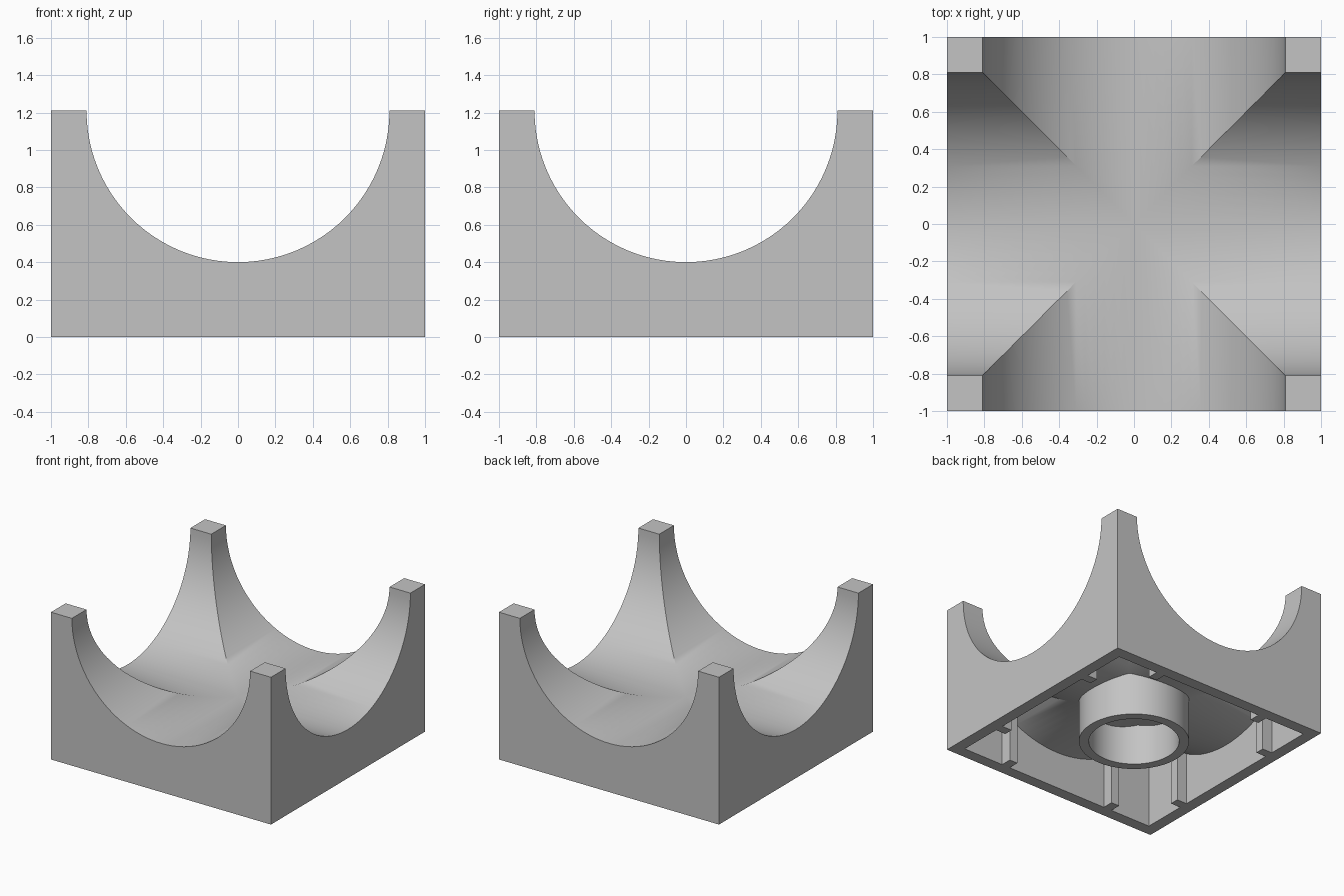
import bpy
import math
from mathutils import Matrix

cube = bpy.data.objects.get("Cube")
if cube:
    bpy.data.objects.remove(cube, do_unlink=True)

HEIGHT = 1.21       # arch centre line is level with the post tops
ARCH_RADIUS = 0.81
WALL = 0.095
INNER = 1 - WALL

grey = bpy.data.materials.new("light grey plastic")
grey.use_nodes = True
grey.diffuse_color = (0.55, 0.55, 0.55, 1)
grey.node_tree.nodes["Principled BSDF"].inputs["Base Color"].default_value = grey.diffuse_color


def box(name, low, high):
    centre = [(a + b) / 2 for a, b in zip(low, high)]
    size = [b - a for a, b in zip(low, high)]
    bpy.ops.mesh.primitive_cube_add(size=1)
    obj = bpy.context.object
    obj.name = name
    obj.data.transform(Matrix.Translation(centre) @ Matrix.Diagonal((*size, 1)))
    return obj


def cylinder(name, radius, depth, centre, rotation=(0, 0, 0)):
    bpy.ops.mesh.primitive_cylinder_add(vertices=96, radius=radius, depth=depth,
                                        location=centre, rotation=rotation)
    obj = bpy.context.object
    obj.name = name
    return obj


def cut(target, cutter):
    """Subtract the cutter from the target, then discard the cutter."""
    cutter.hide_render = True
    mod = target.modifiers.new("cut", 'BOOLEAN')
    mod.operation = 'DIFFERENCE'
    mod.solver = 'EXACT'
    mod.object = cutter
    bpy.context.view_layer.objects.active = target
    bpy.ops.object.modifier_apply(modifier=mod.name)
    bpy.data.objects.remove(cutter, do_unlink=True)


def cut_arches(target, radius):
    """Carve two crossing round channels, one along x and one along y."""
    centre = (0, 0, HEIGHT)
    cut(target, cylinder("channel_x", radius, 3, centre, (0, math.pi / 2, 0)))
    cut(target, cylinder("channel_y", radius, 3, centre, (math.pi / 2, 0, 0)))


def finish(obj, smooth=False):
    obj.data.materials.clear()
    obj.data.materials.append(grey)
    for face in obj.data.polygons:
        face.material_index = 0
    if smooth:
        bpy.ops.object.select_all(action='DESELECT')
        obj.select_set(True)
        bpy.context.view_layer.objects.active = obj
        bpy.ops.object.shade_smooth_by_angle(angle=math.radians(30))


# Block with four corner posts left between the crossing arches
body = box("arched_block", (-1, -1, 0), (1, 1, HEIGHT))
cut_arches(body, ARCH_RADIUS)

# Hollow underside that follows the arches at an even wall thickness
cavity = box("cavity", (-INNER, -INNER, -0.1), (INNER, INNER, HEIGHT - WALL))
cut_arches(cavity, ARCH_RADIUS + WALL)
cut(body, cavity)
finish(body, smooth=True)

# Central tube under the floor
tube = cylinder("centre_tube", 0.415, 0.36, (0, 0, 0.18))
cut(tube, cylinder("tube_bore", 0.34, 1, (0, 0, 0.18)))
finish(tube, smooth=True)

# Two gripping ribs on the inside of each wall
for side in range(4):
    for offset in (-0.5, 0.5):
        rib = box("wall_rib", (offset - 0.037, INNER - 0.09, 0), (offset + 0.037, INNER, 0.5))
        rib.data.transform(Matrix.Rotation(side * math.pi / 2, 4, 'Z'))
        finish(rib)
